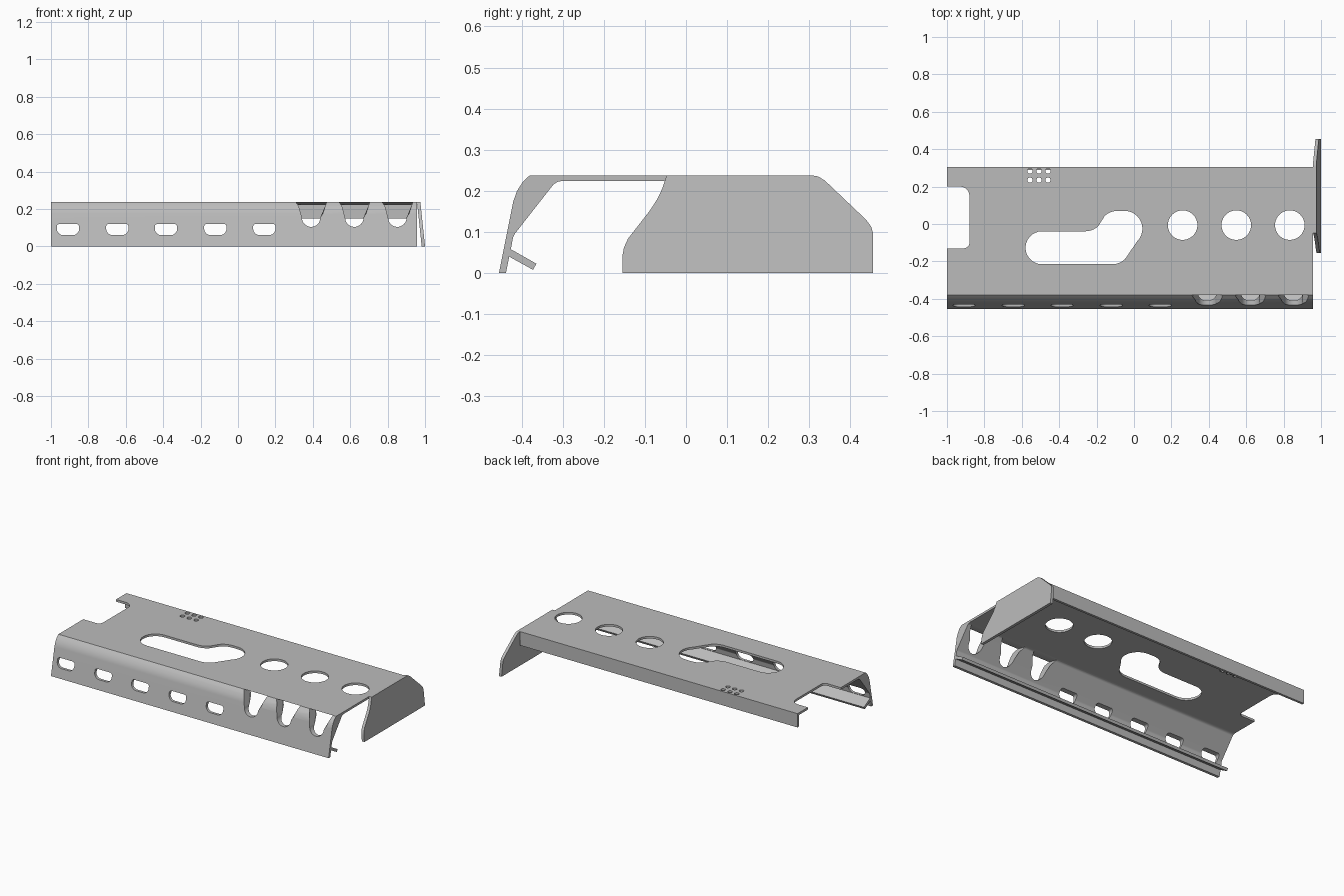
import bpy
import bmesh
from math import cos, sin, pi, radians

cube = bpy.data.objects.get("Cube")
if cube:
    bpy.data.objects.remove(cube, do_unlink=True)

grey = bpy.data.materials.new("plain_grey")
grey.use_nodes = True
COLOUR = (0.5, 0.5, 0.5, 1)
grey.diffuse_color = COLOUR
grey.node_tree.nodes["Principled BSDF"].inputs["Base Color"].default_value = COLOUR


def prism(bm, outline, start, end, place):
    """Extrude a 2D outline between two depths; place maps (a, b, depth) to 3D."""
    rings = [[bm.verts.new(place(a, b, d)) for a, b in outline] for d in (start, end)]
    bm.faces.new(rings[0])
    bm.faces.new(rings[1][::-1])
    n = len(outline)
    for i in range(n):
        j = (i + 1) % n
        bm.faces.new((rings[0][j], rings[0][i], rings[1][i], rings[1][j]))


def finish(name, bm):
    bmesh.ops.recalc_face_normals(bm, faces=bm.faces)
    mesh = bpy.data.meshes.new(name)
    bm.to_mesh(mesh)
    bm.free()
    mesh.materials.append(grey)
    obj = bpy.data.objects.new(name, mesh)
    bpy.context.collection.objects.link(obj)
    return obj


def arc(cx, cy, r, start, end, steps=8):
    return [(cx + r * cos(radians(start + (end - start) * i / steps)),
             cy + r * sin(radians(start + (end - start) * i / steps)))
            for i in range(steps + 1)]


def circle(cx, cy, r, n=32):
    return arc(cx, cy, r, 0, 360 * (n - 1) / n, n - 1)


def along_x(a, b, d):
    return (d, a, b)


def along_y(a, b, d):
    return (a, d, b)


def along_z(a, b, d):
    return (a, b, d)


def slanted_top(a, b, d):
    return (a, d, b - 0.23 * (d + 0.38) if b > 0.2 else b)


def cut(obj, cutter):
    mod = obj.modifiers.new("cut", 'BOOLEAN')
    mod.operation = 'DIFFERENCE'
    mod.solver = 'EXACT'
    mod.object = cutter
    bpy.context.view_layer.update()
    graph = bpy.context.evaluated_depsgraph_get()
    mesh = bpy.data.meshes.new_from_object(obj.evaluated_get(graph))
    obj.modifiers.clear()
    obj.data = mesh


# Bent sheet: front wall with inner lip, thickened bend, flat top, rear flange
sheet_profile = [
    (-0.455, 0), (-0.42, 0.175), (-0.411, 0.2), (-0.397, 0.222), (-0.38, 0.238),
    (0.305, 0.238), (0.305, 0.15), (0.29, 0.15), (0.29, 0.224),
    (-0.303, 0.224), (-0.313, 0.222), (-0.323, 0.215),
    (-0.417, 0.095), (-0.421, 0.086), (-0.426, 0.058),
    (-0.364, 0.023), (-0.372, 0.008), (-0.43, 0.04), (-0.438, 0)]
bm = bmesh.new()
prism(bm, sheet_profile, -1, 0.957, along_x)
sheet = finish("bent_sheet", bm)

# Short tubes below the small holes
small_holes = [(x, y) for x in (-0.556, -0.508, -0.46) for y in (0.235, 0.283)]
bm = bmesh.new()
for x, y in small_holes:
    prism(bm, circle(x, y, 0.02, 20), 0.195, 0.23, along_z)
tubes = finish("small_tubes", bm)

bm = bmesh.new()
# Openings in the top: round holes, keyhole, small holes, end notch
for x in (0.26, 0.547, 0.833):
    prism(bm, circle(x, -0.006, 0.079, 40), 0.19, 0.3, along_z)
for x, y in small_holes:
    prism(bm, circle(x, y, 0.014, 16), 0.18, 0.3, along_z)
keyhole = (arc(-0.492, -0.127, 0.088, 270, 90, 14)
           + arc(-0.26, 0.06, 0.099, 270, 315, 5)
           + arc(-0.09, -0.025, 0.095, 135, 90, 5)
           + arc(-0.05, -0.025, 0.095, 90, -45, 12)
           + arc(-0.115, -0.12, 0.095, -45, -90, 5))
prism(bm, keyhole, 0.19, 0.3, along_z)
notch = ([(-1.1, -0.13)] + arc(-0.91, -0.1, 0.03, -90, 0)
         + arc(-0.93, 0.15, 0.05, 0, 90) + [(-1.1, 0.2)])
prism(bm, notch, 0.19, 0.3, along_z)

# Openings in the front: five low slots, three tapered slots in the bend
for x in (-0.909, -0.645, -0.385, -0.121, 0.141):
    slot = (arc(x + 0.045, 0.105, 0.015, 90, 0, 4) + arc(x + 0.025, 0.095, 0.035, 0, -90)
            + arc(x - 0.025, 0.095, 0.035, -90, -180) + arc(x - 0.045, 0.105, 0.015, 180, 90, 4))
    prism(bm, slot, -0.6, -0.3, along_y)
for x in (0.391, 0.622, 0.852):
    slot = [(x + 0.083, 0.238)] + arc(x, 0.153, 0.049, 0, -180, 16) + [(x - 0.083, 0.238)]
    prism(bm, slot, -0.55, -0.25, slanted_top)
cutter = finish("opening_cutter", bm)
cutter.hide_render = True
cut(sheet, cutter)
cut(tubes, cutter)
bpy.data.objects.remove(cutter, do_unlink=True)

# End plate, leaning slightly outwards towards the bottom
plate_profile = [
    (-0.155, 0), (-0.155, 0.04), (-0.151, 0.062), (-0.141, 0.084), (-0.088, 0.152),
    (-0.07, 0.18), (-0.058, 0.205), (-0.047, 0.238), (0.305, 0.238), (0.322, 0.235),
    (0.338, 0.225), (0.438, 0.13), (0.45, 0.114), (0.455, 0.098), (0.455, 0)]
bm = bmesh.new()
prism(bm, plate_profile, 0.982, 1.0, lambda a, b, d: (d - 0.105 * b, a, b))
plate = finish("end_plate", bm)

# Smooth bends, crisp cut edges
for obj in bpy.context.selected_objects:
    obj.select_set(False)
for obj in (sheet, tubes, plate):
    obj.select_set(True)
bpy.context.view_layer.objects.active = sheet
bpy.ops.object.shade_smooth_by_angle(angle=radians(32))
for obj in (sheet, tubes, plate):
    mod = obj.modifiers.new("flat_normals", 'WEIGHTED_NORMAL')
    mod.keep_sharp = True
